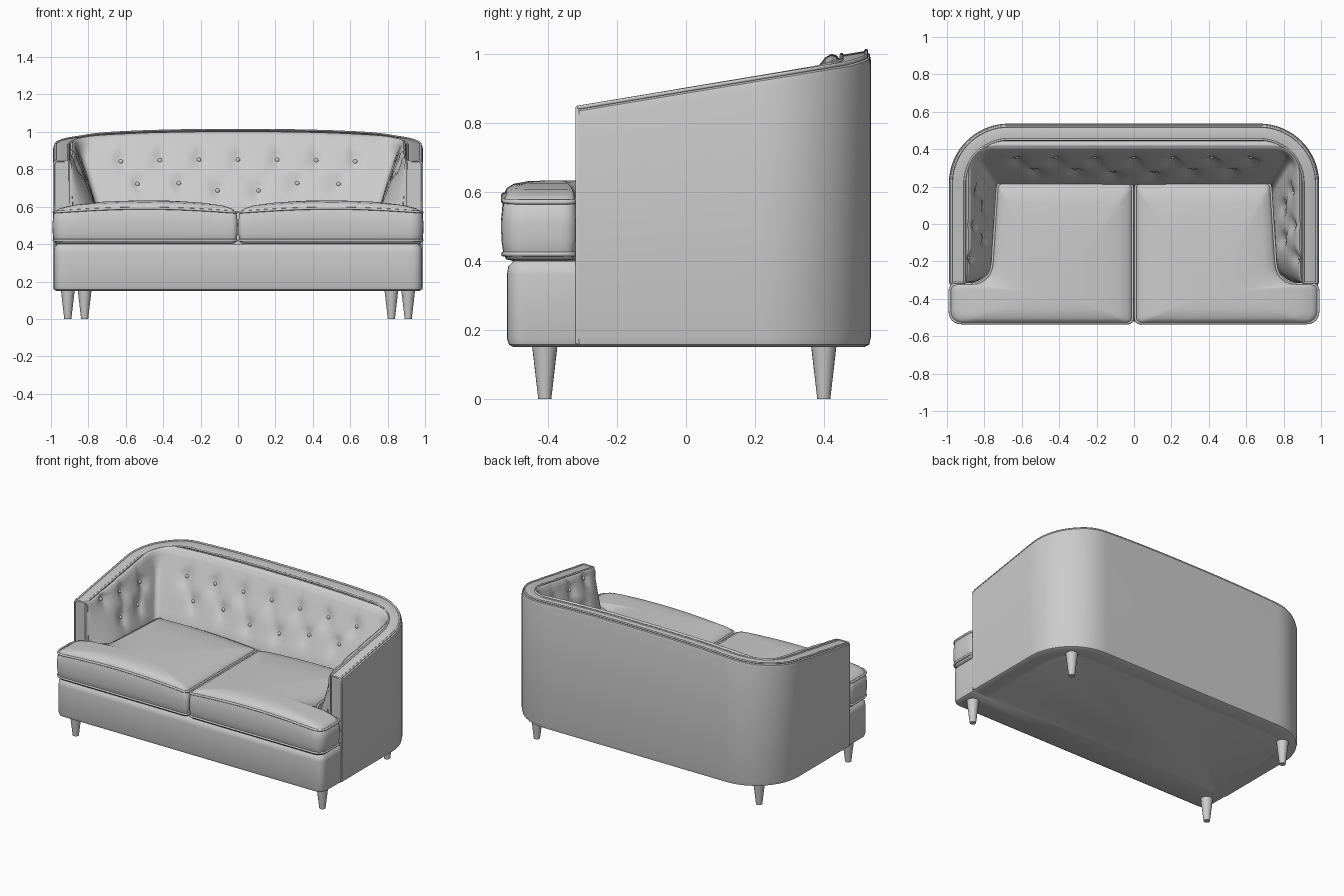
import bpy, bmesh, math
from mathutils import Vector

cube = bpy.data.objects.get("Cube")
if cube:
    bpy.data.objects.remove(cube)

fabric = bpy.data.materials.new("grey fabric")
fabric.use_nodes = True
GREY = (0.6, 0.6, 0.6, 1)
fabric.diffuse_color = GREY
fabric.node_tree.nodes["Principled BSDF"].inputs["Base Color"].default_value = GREY

HALF, FRONT, BACK, CORNER = 0.99, -0.315, 0.537, 0.32


def finish(name, bm, angle=40):
    bmesh.ops.recalc_face_normals(bm, faces=bm.faces)
    mesh = bpy.data.meshes.new(name)
    bm.to_mesh(mesh)
    bm.free()
    mesh.materials.append(fabric)
    obj = bpy.data.objects.new(name, mesh)
    bpy.context.collection.objects.link(obj)
    bpy.ops.object.select_all(action='DESELECT')
    obj.select_set(True)
    bpy.context.view_layer.objects.active = obj
    bpy.ops.object.shade_smooth_by_angle(angle=math.radians(angle))
    return obj


def skin(name, rows, closed=False, caps=False, angle=40):
    """Join equal rows of points with quads."""
    bm = bmesh.new()
    grid = [[bm.verts.new(p) for p in row] for row in rows]
    n = len(rows[0])
    for a, b in zip(grid, grid[1:]):
        for i in range(n if closed else n - 1):
            j = (i + 1) % n
            bm.faces.new((a[i], a[j], b[j], b[i]))
    if caps:
        bm.faces.new(grid[0])
        bm.faces.new(grid[-1])
    return finish(name, bm, angle)


def tube(name, points, radius=0.006, closed=False):
    """Piping cord along a path."""
    curve = bpy.data.curves.new(name, 'CURVE')
    curve.dimensions = '3D'
    curve.bevel_depth = radius
    curve.bevel_resolution = 2
    curve.use_fill_caps = True
    line = curve.splines.new('POLY')
    line.points.add(len(points) - 1)
    for slot, p in zip(line.points, points):
        slot.co = (*p, 1)
    line.use_cyclic_u = closed
    line.use_smooth = True
    curve.materials.append(fabric)
    obj = bpy.data.objects.new(name, curve)
    bpy.context.collection.objects.link(obj)
    bpy.ops.object.select_all(action='DESELECT')
    obj.select_set(True)
    bpy.context.view_layer.objects.active = obj
    bpy.ops.object.convert(target='MESH')


# U-shaped plan shared by the shell, its piping and the padding
def stations(arm, arc, back):
    half = [("arm", i / arm) for i in range(arm)] + [("arc", i / arc) for i in range(arc)]
    return ([(-1, k, t) for k, t in half] + [(1, "back", 2 * i / back - 1) for i in range(back + 1)]
            + [(1, k, t) for k, t in reversed(half)])


def plan(station, da, db, tighten=1.0):
    side, kind, t = station
    hx, yb = HALF - da, BACK - db
    r = max(0.03, CORNER - tighten * max(da, db))
    if kind == "arm":
        return side * hx, FRONT + t * (yb - r - FRONT)
    if kind == "arc":
        a = t * math.pi / 2
        return side * (hx - r + r * math.cos(a)), yb - r + r * math.sin(a)
    return t * (hx - r), yb


def rim(x, y):
    return 0.845 + 0.165 * (y - FRONT) + 0.027 * max(0, 1 - abs(x / 0.85) ** 2.5)


# Outer shell: (depth, height, measured from the rim?)
SHELL = [(0.11, 0.15, 0), (0.02, 0.15, 0), (0.005, 0.157, 0), (0, 0.18, 0), (0, -0.03, 1),
         (0.004, -0.01, 1), (0.02, 0, 1), (0.085, 0, 1), (0.1, -0.02, 1), (0.11, 0.35, 0)]


def shell_point(station, d, z, from_rim):
    x, y = plan(station, d, d)
    return Vector((x, y, z + rim(x, y) if from_rim else z))


path = stations(16, 16, 40)
skin("sofa_shell", [[shell_point(s, *p) for p in SHELL] for s in path], closed=True, caps=True)
tube("outer_rim_piping", [shell_point(s, 0.014, 0, 1) for s in path])
tube("inner_rim_piping", [shell_point(s, 0.085, 0, 1) for s in path])
for side, name in ((-1, "right"), (1, "left")):
    end = (side, "arm", 0)
    tube(name + "_arm_front_piping", [shell_point(end, *p) for p in
         ((0.006, 0.16, 0), (0.006, -0.012, 1), (0.02, 0, 1), (0.085, 0, 1), (0.085, 0.42, 0))])

# Tufted padding: (share of thickness, share of height) from rim to seat
PAD = [(0, 0.97), (0.04, 1.0), (0.1, 1.015), (0.17, 1.0), (0.23, 0.965), (0.3, 0.9),
       (0.6, 0.6), (0.86, 0.3), (1, 0)]
ROWS, LOW = 32, 0.45


def pad_profile(v):
    f = v * (len(PAD) - 1)
    i = min(int(f), len(PAD) - 2)
    return [a + (b - a) * (f - i) for a, b in zip(PAD[i], PAD[i + 1])]


def pad_point(station, v, dent=0):
    k, h = pad_profile(v)
    side, kind, t = station
    ease = min(1, t * 2.6 + 0.02) if kind == "arm" else 1
    taper = math.sqrt(ease * (2 - ease))
    x, y = plan(station, 0.088 + 0.17 * k * taper - dent, 0.088 + 0.27 * k - dent, 1.5)
    return Vector((x, y, LOW + h * (rim(x, y) - LOW)))


pad_path = stations(36, 8, 100)
base = {(i, j): pad_point(s, j / ROWS) for i, s in enumerate(pad_path) for j in range(ROWS + 1)}
wanted = [(1, "back", 0, 0.205 * n, 0.84) for n in range(-3, 4)]
wanted += [(1, "back", 0, 0.205 * (n + 0.5), 0.70) for n in range(-3, 3)]
for side in (-1, 1):
    wanted += [(side, "arm", 1, y, 0.81) for y in (-0.18, 0.0, 0.18)]
    wanted += [(side, "arm", 1, y, 0.69) for y in (-0.09, 0.09)]
anchors = []
for side, kind, axis, along, z in wanted:
    options = [k for k in base if pad_path[k[0]][1] == kind and pad_path[k[0]][0] == side and k[1] > 8]
    anchors.append(min(options, key=lambda k: abs(base[k][axis] - along) + abs(base[k].z - z)))
spots = [base[a] for a in anchors]

# Pleats link neighbouring buttons and run up from the top row to the rim
pleats = [(a, b) for i, a in enumerate(spots) for b in spots[:i]
          if (a - b).length < 0.25 and abs(a.z - b.z) > 0.07]
pleats += [(a, a + Vector((0, 0.04, 0.13)) if abs(a.x) < 0.7 else a + Vector((math.copysign(0.05, a.x), 0, 0.1)))
           for a in spots if a.z > 0.76]


def dent_at(p):
    pit = max(math.exp(-((p - s).length / 0.04) ** 2) for s in spots)
    fold = 0
    for a, b in pleats:
        ab = b - a
        t = max(0, min(1, (p - a).dot(ab) / ab.length_squared))
        fold = max(fold, math.exp(-((p - a - ab * t).length / 0.018) ** 2))
    return 0.026 * pit + 0.007 * fold


def tufted(i, j):
    return pad_point(pad_path[i], j / ROWS, dent_at(base[i, j]) * min(1, j / 10))


skin("tufted_padding", [[tufted(i, j) for j in range(ROWS + 1)] for i in range(len(pad_path))],
     caps=True, angle=60)
for n, key in enumerate(anchors):
    bm = bmesh.new()
    bmesh.ops.create_uvsphere(bm, u_segments=12, v_segments=8, radius=0.013)
    bmesh.ops.translate(bm, verts=bm.verts, vec=tufted(*key))
    finish(f"button_{n + 1}", bm, 80)


# Rounded outlines, stacked in layers, for the base and seat cushions
def outline(corners, step=0.05):
    pts = []
    for i, (x, y, r) in enumerate(corners):
        p = Vector((x, y))
        q0, q1 = Vector(corners[i - 1][:2]), Vector(corners[(i + 1) % len(corners)][:2])
        a, b = p + (q0 - p).normalized() * r, p + (q1 - p).normalized() * r
        arc = [a * (1 - t) ** 2 + p * 2 * t * (1 - t) + b * t * t for t in [k / 6 for k in range(7)]]
        if pts:
            gap = arc[0] - pts[-1]
            n = max(1, int(gap.length / step))
            pts += [pts[-1] + gap * k / n for k in range(1, n)] if n > 1 else []
        pts += arc
    gap = pts[0] - pts[-1]
    n = max(1, int(gap.length / step))
    return pts + [pts[-1] + gap * k / n for k in range(1, n)]


def layer(pts, inset, pull, z, centre, side=1, arch=0):
    ring = []
    for i, p in enumerate(pts):
        d = (pts[(i + 1) % len(pts)] - pts[i - 1]).normalized()
        q = (p + Vector((-d.y, d.x)) * inset).lerp(Vector(centre), pull)
        ring.append((side * q.x, q.y, z + arch * math.cos(math.pi * (q.x - 0.5))))
    return ring


# Base with a full-width front and a narrower body hidden in the shell
base_outline = outline([(-0.985, -0.52, 0.06), (0.985, -0.52, 0.06), (0.985, -0.3, 0.01), (0.9, -0.3, 0.01),
                        (0.9, 0.45, 0.25), (-0.9, 0.45, 0.25), (-0.9, -0.3, 0.01), (-0.985, -0.3, 0.01)])
skin("sofa_base", [layer(base_outline, i, 0, z, (0, 0)) for i, z in
     ((0.02, 0.15), (0.006, 0.157), (0, 0.175), (0, 0.36), (0.004, 0.385), (0.02, 0.4))],
     closed=True, caps=True)

# T-shaped seat cushions with a crowned top and piped seams
seat = outline([(0.008, -0.53, 0.03), (0.985, -0.53, 0.07), (0.985, -0.322, 0.04),
                (0.765, -0.322, 0.12), (0.73, 0.22, 0.03), (0.008, 0.22, 0.03)])
MID = (0.42, -0.37)
LAYERS = [(0.03, 0, 0.4, 0), (0.008, 0, 0.405, 0), (0, 0, 0.42, 0), (-0.006, 0, 0.46, 0.004),
          (-0.007, 0, 0.51, 0.01), (0, 0, 0.57, 0.022), (0, 0.06, 0.588, 0.024), (0, 0.18, 0.6, 0.024),
          (0, 0.45, 0.608, 0.024), (0, 0.8, 0.61, 0.024), (0, 0.98, 0.61, 0.024)]
for side, name in ((-1, "right"), (1, "left")):
    rings = [layer(seat, i, p, z, MID, side, a) for i, p, z, a in LAYERS]
    skin(name + "_seat_cushion", rings, closed=True, caps=True, angle=60)
    tube(name + "_cushion_top_piping", rings[5], 0.007, True)
    tube(name + "_cushion_bottom_piping", rings[2], 0.007, True)

# Tapered legs
for name, x, y in (("front", 0.91, -0.41), ("back", 0.82, 0.4)):
    for side, hand in ((-1, "right"), (1, "left")):
        bm = bmesh.new()
        bmesh.ops.create_cone(bm, cap_ends=True, segments=20, radius1=0.019, radius2=0.037, depth=0.155)
        bmesh.ops.translate(bm, verts=bm.verts, vec=(side * x, y, 0.0775))
        finish(f"{name}_{hand}_leg", bm)
